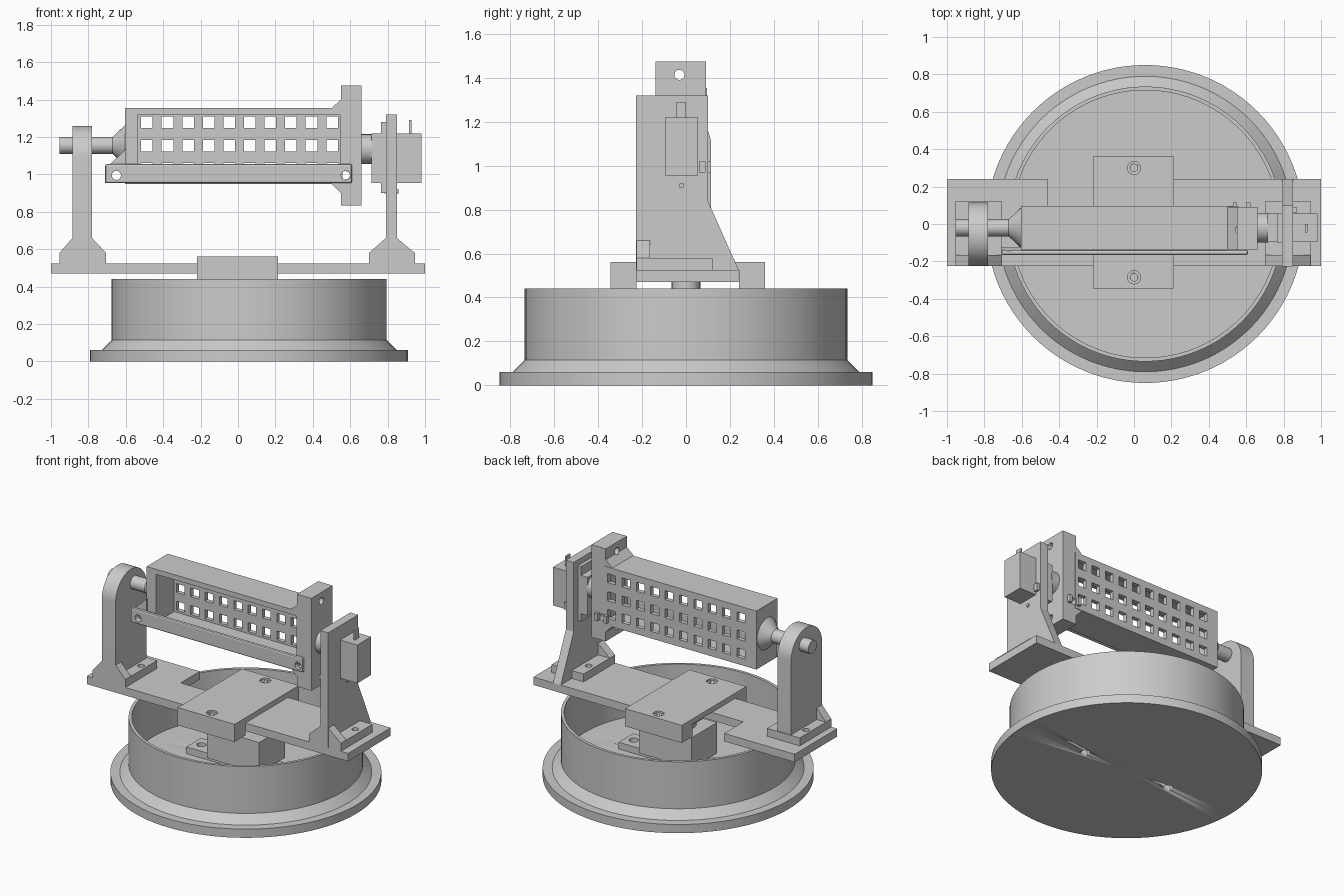
import bpy, bmesh, math
from mathutils import Vector, Matrix

cube = bpy.data.objects.get("Cube")
if cube:
    bpy.data.objects.remove(cube, do_unlink=True)

grey = bpy.data.materials.new("plain grey")
grey.use_nodes = True
grey.diffuse_color = (0.6, 0.6, 0.6, 1)
grey.node_tree.nodes["Principled BSDF"].inputs["Base Color"].default_value = (0.6, 0.6, 0.6, 1)


def finish(name, bm):
    bmesh.ops.recalc_face_normals(bm, faces=bm.faces)
    mesh = bpy.data.meshes.new(name)
    bm.to_mesh(mesh)
    bm.free()
    mesh.materials.append(grey)
    ob = bpy.data.objects.new(name, mesh)
    bpy.context.collection.objects.link(ob)
    return ob


def select(ob):
    bpy.ops.object.select_all(action='DESELECT')
    ob.select_set(True)
    bpy.context.view_layer.objects.active = ob


def smooth(ob):
    select(ob)
    bpy.ops.object.shade_smooth_by_angle(angle=math.radians(30))
    return ob


def add_box(bm, x, y, z):
    centre = Vector([(a + b) / 2 for a, b in (x, y, z)])
    size = [b - a for a, b in (x, y, z)]
    bmesh.ops.create_cube(bm, size=1, matrix=Matrix.Translation(centre) @ Matrix.Diagonal((*size, 1)))


def add_rod(bm, axis, centre, length, r1, r2=None, sides=32):
    turn = Vector((0, 0, 1)).rotation_difference(Vector(axis)).to_matrix().to_4x4()
    bmesh.ops.create_cone(bm, cap_ends=True, segments=sides, radius1=r1, depth=length,
                          radius2=r1 if r2 is None else r2,
                          matrix=Matrix.Translation(centre) @ turn)


def boxes(name, *spans):
    bm = bmesh.new()
    for s in spans:
        add_box(bm, *s)
    return finish(name, bm)


def rods(name, *specs):
    bm = bmesh.new()
    for s in specs:
        add_rod(bm, *s)
    return smooth(finish(name, bm))


def prism(name, points, axis, lo, hi):
    """Extrude an outline along x (outline in y,z) or y (outline in x,z)."""
    bm = bmesh.new()
    put = (lambda a, b: (lo, a, b)) if axis == 'x' else (lambda a, b: (a, lo, b))
    face = bm.faces.new([bm.verts.new(put(*p)) for p in points])
    new = bmesh.ops.extrude_face_region(bm, geom=[face])["geom"]
    move = (hi - lo, 0, 0) if axis == 'x' else (0, hi - lo, 0)
    bmesh.ops.translate(bm, vec=move, verts=[v for v in new if isinstance(v, bmesh.types.BMVert)])
    return finish(name, bm)


def lathe(name, profile, x, steps=96):
    bm = bmesh.new()
    verts = [bm.verts.new((x + r, 0, z)) for r, z in profile]
    edges = [bm.edges.new(p) for p in zip(verts, verts[1:])]
    bmesh.ops.spin(bm, geom=verts + edges, cent=(x, 0, 0), axis=(0, 0, 1),
                   angle=math.tau, steps=steps, use_merge=True)
    bmesh.ops.remove_doubles(bm, verts=bm.verts, dist=0.0005)
    return smooth(finish(name, bm))


def cut(ob, cutter):
    mod = ob.modifiers.new("cut", 'BOOLEAN')
    mod.operation, mod.solver, mod.object = 'DIFFERENCE', 'EXACT', cutter
    select(ob)
    bpy.ops.object.modifier_apply(modifier=mod.name)
    bpy.data.objects.remove(cutter, do_unlink=True)
    return ob


X, Y, Z = (1, 0, 0), (0, 1, 0), (0, 0, 1)
AY, AZ = -0.02, 1.155          # tilt axis of the tray
MID = 0.06                     # base centre in x

# Round open base with flange
base = lathe("base_drum", [(0, 0), (0.85, 0), (0.85, 0.06), (0.79, 0.06), (0.735, 0.115),
                           (0.735, 0.44), (0.715, 0.44), (0.715, 0.11), (0, 0.11)], MID)
bolt_x = (MID - 0.34, MID + 0.34)
cut(base, rods("nut_cutter", *[(Z, (x, 0, 0), 0.1, 0.035, None, 6) for x in bolt_x]))
cut(base, rods("bolt_cutter", *[(Z, (x, 0, 0.1), 0.2, 0.02) for x in bolt_x]))

# Turning motor inside the drum
mount = boxes("motor_mount", ((-0.34, 0.46), (-0.08, 0.08), (0.11, 0.157)))
cut(mount, rods("mount_cutter", *[(Z, (x, 0, 0.14), 0.2, 0.03) for x in bolt_x]))
boxes("turn_motor", ((-0.14, 0.26), (-0.14, 0.14), (0.157, 0.37)))
rods("turn_horn", (Z, (0, 0, 0.42), 0.1, 0.065))

# Long beam with a rear notch, held in a bridge block
beam = boxes("beam", ((-1, 1), (-0.225, 0.24), (0.47, 0.525)))
cut(beam, boxes("notch_cutter", ((-0.46, -0.16), (0.03, 0.3), (0.4, 0.6))))
bridge = boxes("bridge_block", ((-0.22, 0.215), (-0.345, 0.36), (0.44, 0.562)))
cut(bridge, boxes("channel_cutter", ((-0.3, 0.3), (-0.226, 0.241), (0.4, 0.526))))
for depth, r in ((0.3, 0.02), (0.03, 0.035)):
    cut(bridge, rods("hole_cutter", *[(Z, (0, y, 0.565), depth, r) for y in (-0.285, 0.3)]))


# Feet shared by both supports: plate with holes and two front ribs
def foot(side, lo, hi, arm_lo, arm_hi):
    plate = boxes(side + "_foot", ((lo, hi), (-0.225, 0.12), (0.525, 0.58)))
    holes = [(Z, (x, 0.0, 0.57), 0.2, 0.022) for x in ((lo + arm_lo) / 2, (hi + arm_hi) / 2)]
    cut(plate, rods("foot_cutter", *holes))
    prism(side + "_rib", [(lo, 0.58), (hi, 0.58), (arm_hi, 0.66), (arm_lo, 0.66)], 'y', -0.225, -0.165)


foot("right", -0.955, -0.705, -0.885, -0.78)
foot("left", 0.70, 0.945, 0.79, 0.85)

# Round-topped bearing arm
arc = [(-0.055 + 0.17 * math.cos(math.pi * i / 24), 1.09 + 0.17 * math.sin(math.pi * i / 24))
       for i in range(25)]
smooth(prism("right_arm", [(-0.225, 0.525), (0.115, 0.525)] + arc, 'x', -0.885, -0.78))

# Motor arm with sloping back
prism("left_arm", [(-0.228, 0.525), (0.24, 0.525), (0.1, 0.84), (0.1, 1.32), (-0.228, 1.32)],
      'x', 0.79, 0.85)

# Tilt motor
boxes("tilt_motor", ((0.715, 0.98), (-0.095, 0.055), (0.955, 1.22)))
boxes("motor_flange", ((0.765, 0.79), (-0.1, 0.055), (0.9, 1.28)))
boxes("motor_plug", ((0.915, 0.927), (-0.045, 0), (1.22, 1.29)))
boxes("cable_clip", ((0.85, 0.87), (0.06, 0.09), (0.97, 1.02)))
rods("tilt_horn", (X, (0.69, AY, 1.135), 0.06, 0.08))
rods("motor_screw", (X, (0.82, AY, 0.91), 0.075, 0.012))

# Perforated tray, open at the front
tray = boxes("tray", ((-0.605, 0.56), (-0.135, 0.095), (0.95, 1.355)))
cut(tray, boxes("tray_cutter", ((-0.535, 0.545), (-0.3, 0.065), (0.985, 1.32))))
windows = [((x - 0.031, x + 0.031), (0, 0.2), (z - 0.031, z + 0.031))
           for x in [-0.487 + 0.11 * i for i in range(10)] for z in (1.03, 1.153, 1.278)]
cut(tray, boxes("window_cutter", *windows))

# End plate with flared corners and mounting holes
end = prism("end_plate", [(0.66, 0.835), (0.66, 1.475), (0.55, 1.475), (0.55, 1.4), (0.5, 1.355),
                          (0.546, 1.355), (0.546, 0.95), (0.5, 0.95), (0.55, 0.9), (0.55, 0.835)],
            'y', -0.14, 0.092)
cut(end, rods("end_cutter", (X, (0.6, -0.03, 1.415), 0.3, 0.023), (X, (0.6, -0.03, 0.895), 0.3, 0.023),
              (Y, (0.575, 0, 0.995), 0.6, 0.023)))
bosses = boxes("pin_prongs", *[((x - 0.012, x + 0.012), (0.09, 0.115), (0.97, 1.02)) for x in (0.54, 0.61)])

# Axle and cone on the bearing side
rods("axle", (X, (-0.8, AY, AZ), 0.31, 0.046))
rods("axle_cone", (X, (-0.635, AY, AZ), 0.07, 0.046, 0.112))

# Front bar and the tab behind its end
tab = prism("bar_tab", [(-0.71, 0.955), (-0.6, 0.955), (-0.6, 1.135), (-0.71, 1.03)], 'y', -0.145, -0.125)
bar = boxes("front_bar", ((-0.71, 0.61), (-0.165, -0.14), (0.953, 1.055)))
bevel = bar.modifiers.new("round", 'BEVEL')
bevel.width, bevel.segments = 0.01, 2
select(bar)
bpy.ops.object.modifier_apply(modifier=bevel.name)
for part in (bar, tab):
    cut(part, rods("bar_cutter", *[(Y, (x, -0.14, 0.995), 0.2, 0.024) for x in (-0.65, 0.575)]))
